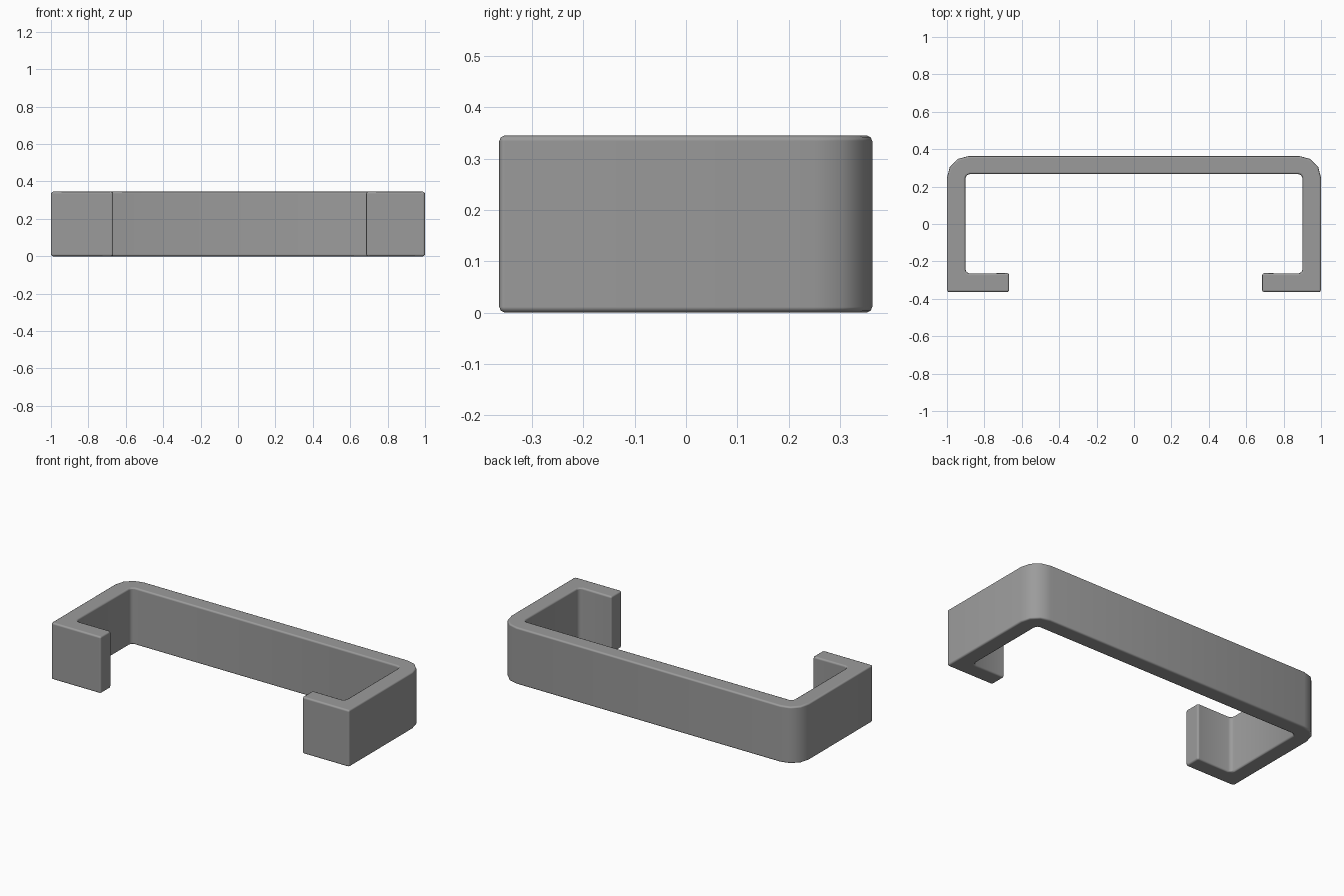
import bpy, bmesh
from math import sin, cos, pi

if "Cube" in bpy.data.objects:
    bpy.data.objects.remove(bpy.data.objects["Cube"])

HEIGHT = 0.345


def arc(cx, cy, r, start, end, steps=3):
    """Points along a corner arc, angles in quarter turns."""
    return [(cx + r * cos(pi / 2 * (start + (end - start) * i / steps)),
             cy + r * sin(pi / 2 * (start + (end - start) * i / steps)))
            for i in range(steps + 1)]


# Plan outline: outer side, left foot, inner side, right foot
outline = [(1.0, -0.364)]
outline += arc(0.885, 0.248, 0.115, 0, 1)
outline += arc(-0.885, 0.248, 0.115, 1, 2)
outline += [(-1.0, -0.364), (-0.667, -0.364), (-0.667, -0.263)]
outline += arc(-0.88, -0.243, 0.021, 3, 2, 2)
outline += arc(-0.88, 0.245, 0.021, 2, 1, 2)
outline += arc(0.88, 0.245, 0.021, 1, 0, 2)
outline += arc(0.88, -0.243, 0.021, 0, -1, 2)
outline += [(0.685, -0.263), (0.685, -0.364)]

# Extrude the outline upwards into the clip
bm = bmesh.new()
face = bm.faces.new([bm.verts.new((x, y, 0)) for x, y in outline])
top = bmesh.ops.extrude_face_region(bm, geom=[face])["geom"]
bmesh.ops.translate(bm, vec=(0, 0, HEIGHT),
                    verts=[v for v in top if isinstance(v, bmesh.types.BMVert)])
bmesh.ops.recalc_face_normals(bm, faces=bm.faces)
mesh = bpy.data.meshes.new("bracket_clip")
bm.to_mesh(mesh)
bm.free()
clip = bpy.data.objects.new("bracket_clip", mesh)
bpy.context.collection.objects.link(clip)

# Dark grey finish
grey = bpy.data.materials.new("dark_grey")
grey.diffuse_color = (0.33, 0.33, 0.33, 1)
grey.use_nodes = True
grey.node_tree.nodes["Principled BSDF"].inputs["Base Color"].default_value = grey.diffuse_color
mesh.materials.append(grey)

# Softened edges and smooth corners
bpy.context.view_layer.objects.active = clip
clip.select_set(True)
bpy.ops.object.shade_smooth_by_angle(angle=pi / 3)
bevel = clip.modifiers.new("soft_edges", 'BEVEL')
bevel.width = 0.011
bevel.segments = 2
bevel.limit_method = 'ANGLE'
bevel.angle_limit = pi / 3
bevel.harden_normals = True
